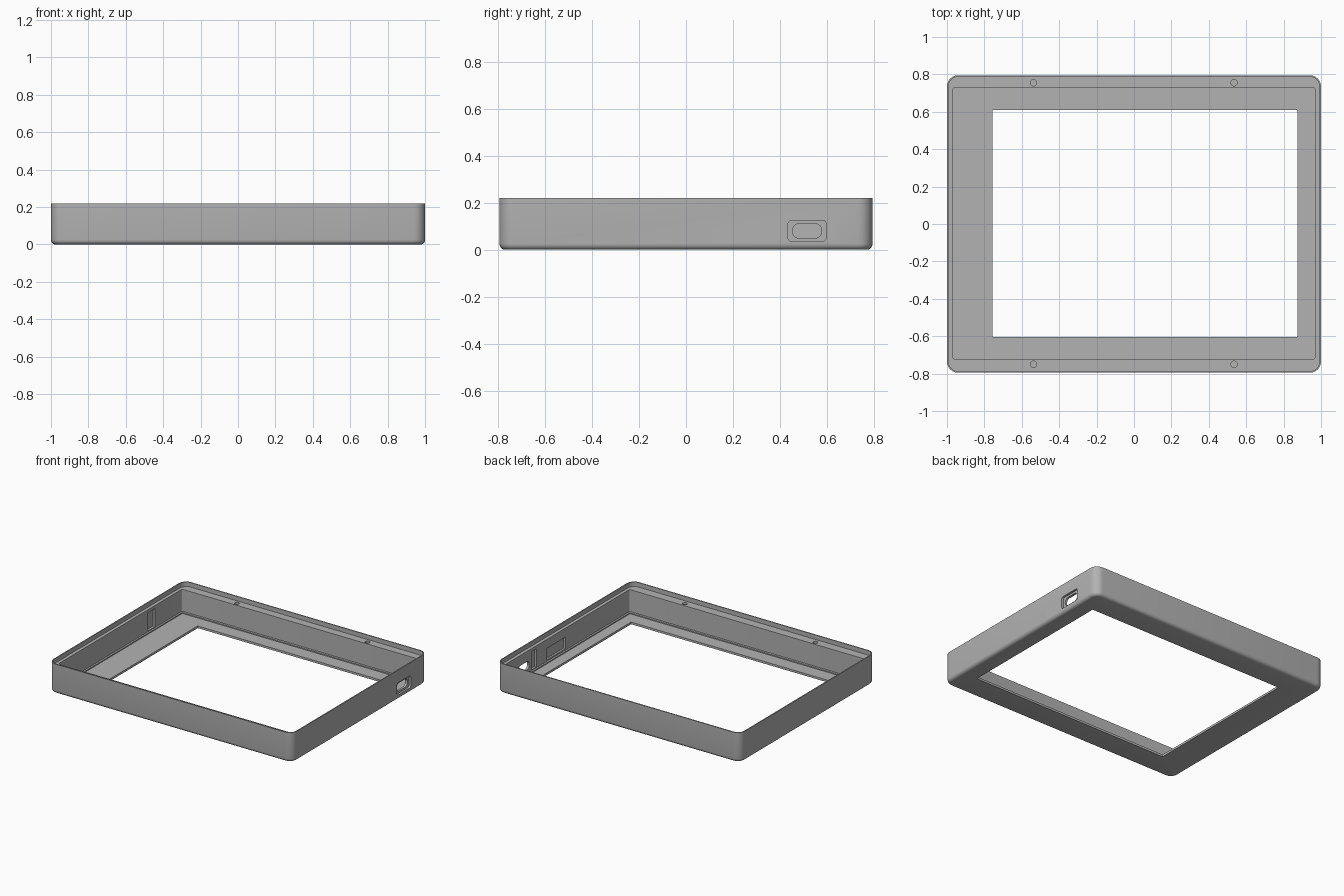
import bpy, bmesh, math
from mathutils import Matrix, Vector

old = bpy.data.objects.get("Cube")
if old:
    bpy.data.objects.remove(old, do_unlink=True)

grey = bpy.data.materials.new("plain grey")
grey.use_nodes = True
COLOUR = (0.45, 0.45, 0.45, 1)
grey.diffuse_color = COLOUR
grey.node_tree.nodes["Principled BSDF"].inputs["Base Color"].default_value = COLOUR

WIDTH, DEPTH, HEIGHT = 1.0, 0.795, 0.22     # half width, half depth, full height
CORNER, FILLET, LIP = 0.06, 0.025, 0.008
LEDGE, SHELF, FLOOR = 0.187, 0.024, 0.016   # heights of the inner steps


def rounded_rect(hx, hy, r, cx=0, cy=0, steps=6):
    """Points of a rounded rectangle, counter-clockwise."""
    pts = []
    for q, (sx, sy) in enumerate([(1, 1), (-1, 1), (-1, -1), (1, -1)]):
        for i in range(steps + 1):
            a = (q + i / steps) * math.pi / 2
            pts.append((cx + sx * (hx - r) + r * math.cos(a),
                        cy + sy * (hy - r) + r * math.sin(a)))
    return pts


def loft(name, rings, closed):
    """Skin a stack of rings; closed joins the last to the first, else caps."""
    bm = bmesh.new()
    loops = [[bm.verts.new(p) for p in ring] for ring in rings]
    n = len(loops[0])
    pairs = list(zip(loops, loops[1:]))
    if closed:
        pairs.append((loops[-1], loops[0]))
    else:
        bm.faces.new(loops[0])
        bm.faces.new(loops[-1])
    for a, b in pairs:
        for i in range(n):
            j = (i + 1) % n
            bm.faces.new((a[i], a[j], b[j], b[i]))
    bmesh.ops.recalc_face_normals(bm, faces=bm.faces)
    mesh = bpy.data.meshes.new(name)
    bm.to_mesh(mesh)
    bm.free()
    mesh.materials.append(grey)
    obj = bpy.data.objects.new(name, mesh)
    bpy.context.collection.objects.link(obj)
    return obj


def level(z, *shape):
    return [(x, y, z) for x, y in rounded_rect(*shape)]


# Frame section: rounded bottom edge, outer wall, lip, ledge, cavity, floor, opening
rings = []
for i in range(6):
    a = i / 5 * math.pi / 2
    inset = FILLET * (1 - math.sin(a))
    rings.append(level(FILLET * (1 - math.cos(a)),
                       WIDTH - inset, DEPTH - inset, CORNER - inset))
window = (0.815, 0.606, 0.002, 0.058, 0.003)
rings += [
    level(HEIGHT, WIDTH, DEPTH, CORNER),
    level(HEIGHT, WIDTH - LIP, DEPTH - LIP, CORNER - LIP),
    level(LEDGE, WIDTH - LIP, DEPTH - LIP, CORNER - LIP),
    level(LEDGE, 0.968, 0.725, 0.01, 0, 0.003),
    level(SHELF, 0.968, 0.725, 0.01, 0, 0.003),
    level(SHELF, 0.955, 0.709, 0.005, 0, 0.003),
    level(FLOOR, 0.955, 0.709, 0.005, 0, 0.003),
    level(FLOOR, *window),
    level(0, *window),
]
frame = loft("bezel_frame", rings, True)


def cut(cutter):
    cutter.hide_render = True
    mod = frame.modifiers.new("cut", 'BOOLEAN')
    mod.operation, mod.solver, mod.object = 'DIFFERENCE', 'EXACT', cutter
    bpy.context.view_layer.objects.active = frame
    bpy.ops.object.modifier_apply(modifier=mod.name)
    bpy.data.objects.remove(cutter, do_unlink=True)


def cut_side(x0, x1, y0, y1, z0, z1, r):
    """Cut a rounded slot running along x."""
    shape = rounded_rect((y1 - y0) / 2, (z1 - z0) / 2, r, (y0 + y1) / 2, (z0 + z1) / 2)
    cut(loft("slot_cutter", [[(x, y, z) for y, z in shape] for x in (x0, x1)], False))


# Connector port: shallow outer recess and a through hole
cut_side(0.985, 1.1, 0.435, 0.597, 0.035, 0.125, 0.015)
cut_side(0.9, 1.1, 0.455, 0.577, 0.05, 0.11, 0.025)

# Pockets on the inside of the side walls
cut_side(0.94, 0.983, 0.37, 0.43, 0.03, 0.165, 0.002)
cut_side(0.94, 0.983, 0.03, 0.25, 0.035, 0.12, 0.002)
cut_side(-0.985, -0.94, 0.33, 0.41, 0.03, 0.165, 0.002)

# Screw holes in the long ledges
for x in (-0.537, 0.535):
    for y in (-0.75, 0.755):
        circle = [(x + 0.017 * math.cos(i * math.pi / 10),
                   y + 0.017 * math.sin(i * math.pi / 10)) for i in range(20)]
        cut(loft("screw_cutter", [[(px, py, z) for px, py in circle]
                                  for z in (0.1, 0.3)], False))

# Smooth shading with crisp edges
bpy.ops.object.select_all(action='DESELECT')
frame.select_set(True)
bpy.context.view_layer.objects.active = frame
bpy.ops.object.shade_smooth_by_angle(angle=math.radians(30))
